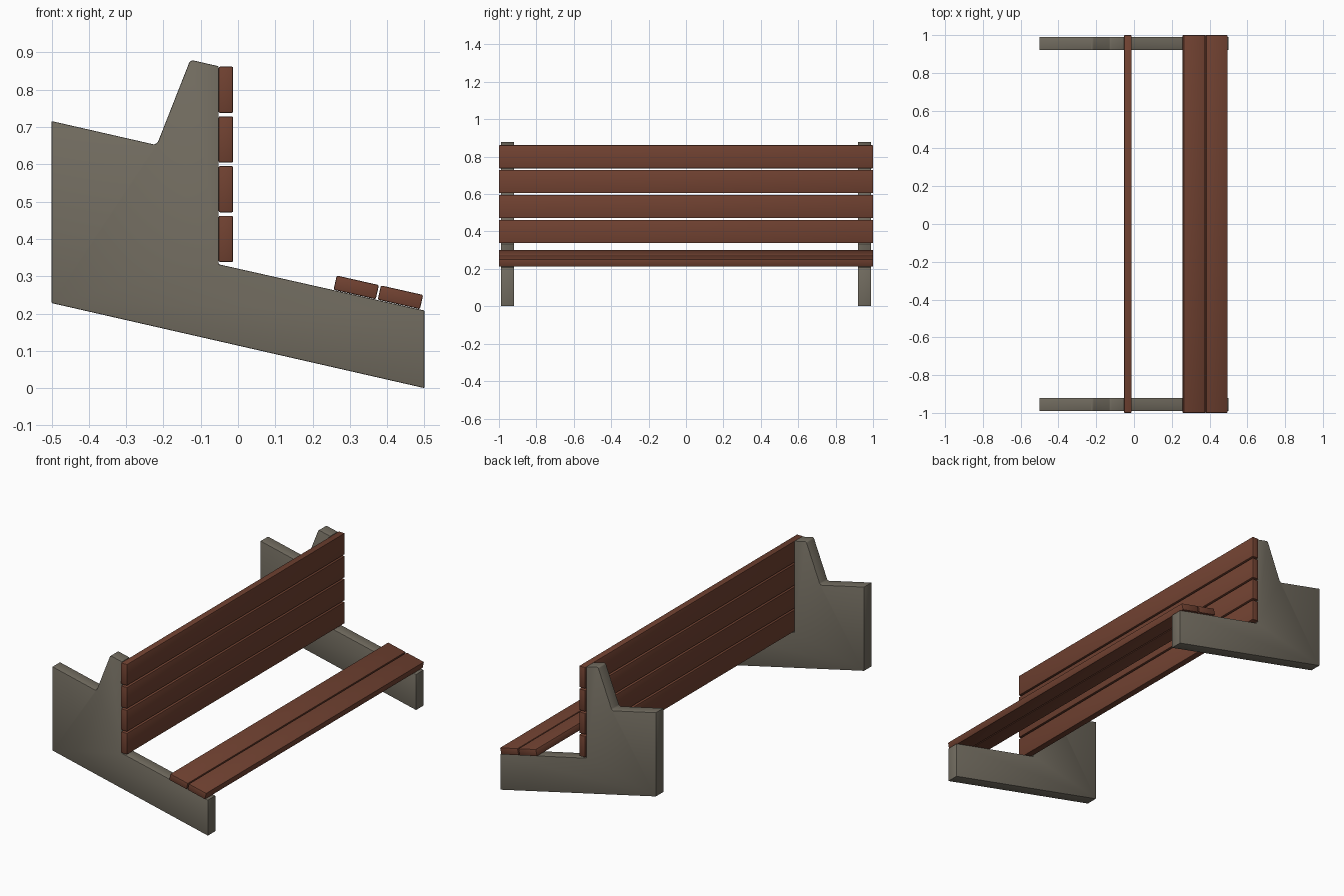
import bpy, bmesh, math
from mathutils import Matrix, Vector

if "Cube" in bpy.data.objects:
    bpy.data.objects.remove(bpy.data.objects["Cube"])


def material(name, rgb):
    m = bpy.data.materials.new(name)
    m.diffuse_color = (*rgb, 1)
    m.use_nodes = True
    m.node_tree.nodes["Principled BSDF"].inputs["Base Color"].default_value = m.diffuse_color
    return m


concrete = material("grey concrete", (0.17, 0.152, 0.118))
wood = material("brown wood", (0.165, 0.054, 0.031))


def finish(name, bm, mat, bevel):
    bmesh.ops.recalc_face_normals(bm, faces=bm.faces[:])
    bmesh.ops.bevel(bm, geom=bm.edges[:], offset=bevel, segments=2,
                    profile=0.5, affect='EDGES', clamp_overlap=True)
    mesh = bpy.data.meshes.new(name)
    bm.to_mesh(mesh)
    bm.free()
    mesh.materials.append(mat)
    ob = bpy.data.objects.new(name, mesh)
    bpy.context.collection.objects.link(ob)
    bpy.context.view_layer.objects.active = ob
    ob.select_set(True)
    bpy.ops.object.shade_smooth_by_angle(angle=math.radians(30))
    ob.select_set(False)
    return ob


# Concrete end panel: sloped foot, tall back support, rear arm
PROFILE = [(-0.5, 0.228), (0.5, 0.0), (0.5, 0.208), (-0.052, 0.332),
           (-0.052, 0.863), (-0.122, 0.879), (-0.130, 0.875),
           (-0.215, 0.659), (-0.224, 0.653), (-0.5, 0.716)]


def end_panel(name, y0, y1):
    bm = bmesh.new()
    face = bm.faces.new([bm.verts.new((x, y0, z)) for x, z in PROFILE])
    ext = bmesh.ops.extrude_face_region(bm, geom=[face])
    verts = [g for g in ext["geom"] if isinstance(g, bmesh.types.BMVert)]
    bmesh.ops.translate(bm, verts=verts, vec=(0, y1 - y0, 0))
    finish(name, bm, concrete, 0.003)


end_panel("front_end_panel", -0.99, -0.92)
end_panel("rear_end_panel", 0.92, 0.99)


# Wooden slats running the full length
def slat(name, x, z, tilt):
    bm = bmesh.new()
    mat = (Matrix.Translation((x, 0, z)) @ Matrix.Rotation(tilt, 4, 'Y')
           @ Matrix.Diagonal(Vector((0.116, 2.0, 0.039, 1))))
    bmesh.ops.create_cube(bm, size=1, matrix=mat)
    finish(name, bm, wood, 0.004)


# Backrest slats stand upright against the supports
for i in range(4):
    bm = bmesh.new()
    mat = (Matrix.Translation((-0.0325, 0, 0.400 + i * 0.1333))
           @ Matrix.Diagonal(Vector((0.039, 2.0, 0.124, 1))))
    bmesh.ops.create_cube(bm, size=1, matrix=mat)
    finish(f"back_slat_{i + 1}", bm, wood, 0.004)

# Seat slats lie on the sloped foot
SLOPE = math.atan(0.2255)
for i, (x, z) in enumerate([(0.317, 0.270), (0.4355, 0.2435)]):
    slat(f"seat_slat_{i + 1}", x, z, SLOPE)
